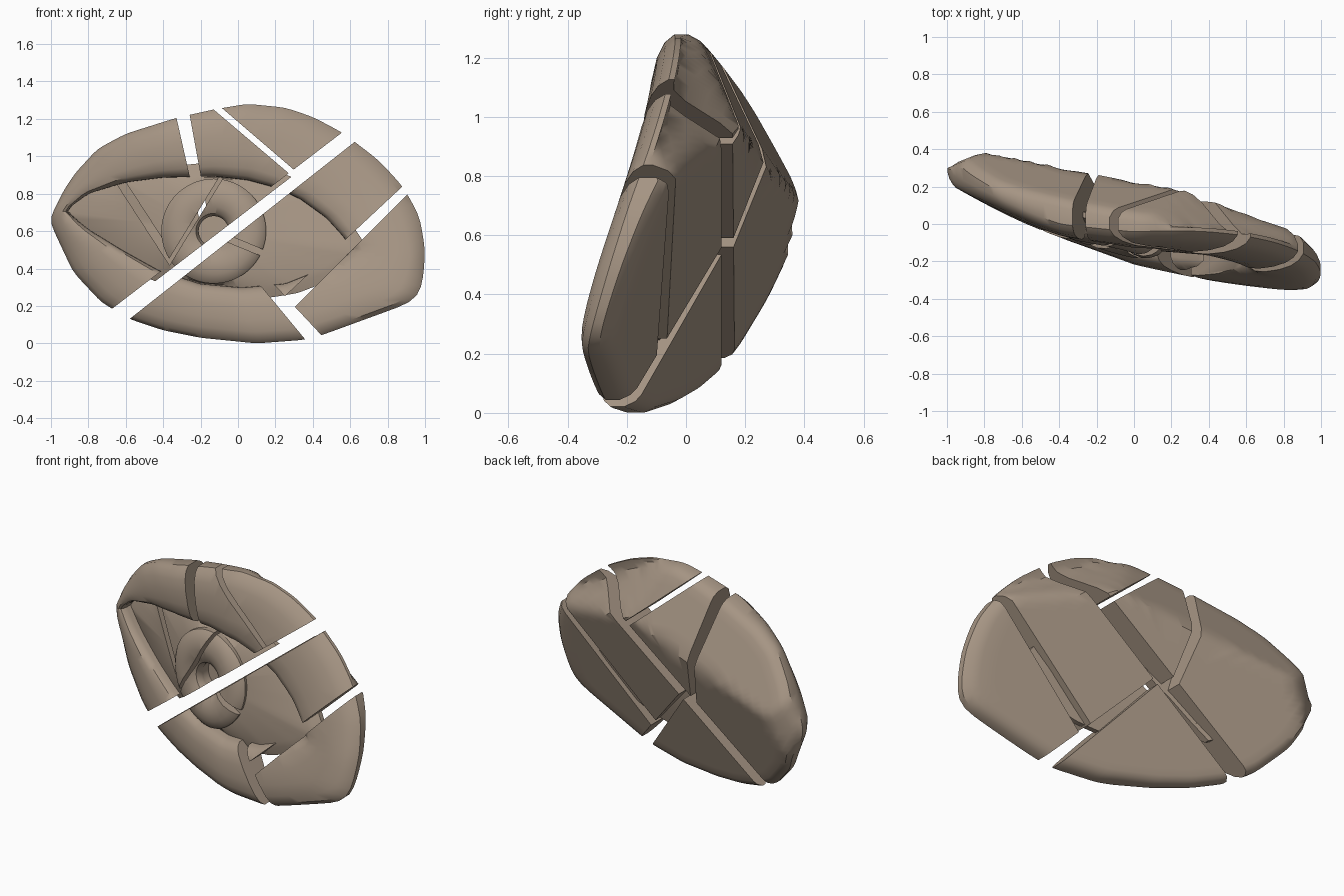
import bpy, bmesh, math
from mathutils import Vector

if "Cube" in bpy.data.objects:
    bpy.data.objects.remove(bpy.data.objects["Cube"])

N = 144
CX, CZ = -0.13, 0.60            # iris centre, hub of all the radial meshes

stone = bpy.data.materials.new("taupe stone")
stone.diffuse_color = (0.38, 0.30, 0.23, 1)
stone.use_nodes = True
stone.node_tree.nodes["Principled BSDF"].inputs["Base Color"].default_value = stone.diffuse_color

# Front outline of the whole stone and of the eye opening (x, z)
OUTLINE = [(-1.01, .66), (-.93, .82), (-.87, .91), (-.75, 1.04), (-.6, 1.12), (-.33, 1.205),
           (-.13, 1.25), (.05, 1.28), (.25, 1.26), (.4, 1.21), (.56, 1.125), (.75, .98),
           (.88, .84), (.97, .68), (1, .5), (.99, .35), (.96, .24), (.9, .21), (.45, .045),
           (.36, .02), (.1, 0), (-.2, .03), (-.4, .07), (-.58, .13), (-.73, .22), (-.88, .38),
           (-.96, .55)]
OPENING = [(-.92, .71), (-.8, .8), (-.6, .86), (-.4, .885), (-.13, .89), (.05, .87), (.2, .83),
           (.33, .77), (.47, .67), (.57, .56), (.61, .49), (.45, .4), (.25, .32), (.02, .3),
           (-.2, .32), (-.42, .39), (-.62, .5), (-.8, .61)]


def radius(poly, a):
    """Distance from the hub to a polygon along angle a."""
    dx, dz = math.cos(a), math.sin(a)
    best = 0
    for (x1, z1), (x2, z2) in zip(poly, poly[1:] + poly[:1]):
        ex, ez = x2 - x1, z2 - z1
        den = dx * ez - dz * ex
        if abs(den) < 1e-9:
            continue
        px, pz = x1 - CX, z1 - CZ
        t = (px * ez - pz * ex) / den
        u = (px * dz - pz * dx) / den
        if t > 0 and -1e-6 <= u <= 1 + 1e-6:
            best = max(best, t)
    return best


def smooth(r):
    return [(r[i - 1] + 2 * r[i] + r[(i + 1) % N]) / 4 for i in range(N)]


ANG = [2 * math.pi * i / N for i in range(N)]
R_OUT = smooth([radius(OUTLINE, a) for a in ANG])
R_EYE = [radius(OPENING, a) for a in ANG]
R_OUT = [max(o, e + .02) for o, e in zip(R_OUT, R_EYE)]


def mid(x, z):
    """Turned, twisted and curved-back reference surface of the front."""
    bend = .14 * max(0, (-x - .35) / .65) ** 1.5 + .135 * max(0, x)
    lean = .1 + .22 * max(-.4, min(.9, x))
    return -.065 - .245 * x + bend + lean * (z - .64)


def back(x, z):
    """Faceted back: main sloping plane with chamfers towards top, corner and left."""
    y = min(-.083 - .272 * x + .346 * z,
            .385 - .08 * (x + .8) - .49 * (z - .72),
            .12 - .6 * (x - .42) - .8 * (z - .93),
            .38 + .4 * (x + .82))
    return max(y, mid(x, z) - .015)


def front(d):
    return lambda x, z: min(mid(x, z) + d, back(x, z) - .02) if d > 0 else mid(x, z) + d


def rear(d):
    return lambda x, z: max(back(x, z) - d, mid(x, z) - .02)


def radial(rings, closed_ring=False):
    """Mesh from rings of (radius function of index, depth function)."""
    bm = bmesh.new()
    loops = []
    for rf, yf in rings:
        pts = [(CX + rf(i) * math.cos(a), CZ + rf(i) * math.sin(a)) for i, a in enumerate(ANG)]
        loops.append([bm.verts.new((x, yf(x, z), z)) for x, z in pts])
    pairs = list(zip(loops, loops[1:]))
    if closed_ring:
        pairs.append((loops[-1], loops[0]))
    for p, q in pairs:
        for i in range(N):
            j = (i + 1) % N
            bm.faces.new((p[i], p[j], q[j], q[i]))
    if not closed_ring:
        for row, yf in ((loops[0], rings[0][1]), (loops[-1], rings[-1][1])):
            c = bm.verts.new((CX, yf(CX, CZ), CZ))
            for i in range(N):
                bm.faces.new((row[i], row[(i + 1) % N], c))
    bmesh.ops.recalc_face_normals(bm, faces=bm.faces)
    return bm


def lid(b):                      # 0 at eye opening, 1 at outline
    return lambda i: R_EYE[i] + (R_OUT[i] - R_EYE[i]) * b


def rim(s):                      # fraction of the outline
    return lambda i: R_OUT[i] * s


def eye(s):
    return lambda i: R_EYE[i] * s


def circ(r):
    return lambda i: r


# Shell: recessed floor, rounded lids, rim, faceted back
LID = [(.01, -.04), (.06, -.07), (.16, -.09), (.35, -.1), (.6, -.1), (.8, -.09), (.93, -.07),
       (1, -.04)]
shell = radial([(eye(.5), front(.04)), (lid(0), front(.04))]
               + [(lid(b), front(d)) for b, d in LID]
               + [(rim(1), rear(.035)), (rim(.97), rear(.008))]
               + [(rim(s), rear(0)) for s in (.93, .86, .79, .72, .65, .58, .5, .4, .25, .1)])
# Eyeball: shallow bulge reaching under the lids
ball = radial([(circ(.08), front(.03)), (circ(.085), front(-.045)), (circ(.27), front(-.045)),
               (eye(.99), front(-.01)), (lid(.08), front(0)), (lid(.22), front(.02)),
               (lid(.22), front(.05)), (eye(.8), front(.07)), (eye(.3), front(.09))])
# Iris: raised rounded ring
IRIS = [(.28, -.02), (.28, -.06), (.265, -.075), (.23, -.092), (.18, -.1), (.13, -.09),
        (.095, -.07), (.08, -.04), (.08, -.02)]
iris = radial([(circ(r), front(d)) for r, d in IRIS], True)


def piece(name, src, cuts):
    """Copy of src, keeping what lies left of every line in the front view."""
    bm = src.copy()
    for x1, z1, x2, z2 in cuts:
        n = Vector((z2 - z1, 0, x1 - x2)).normalized()
        bmesh.ops.bisect_plane(bm, geom=bm.verts[:] + bm.edges[:] + bm.faces[:], dist=1e-5,
                               plane_co=(x1, 0, z1), plane_no=n, clear_outer=True)
        edges = [e for e in bm.edges if e.is_boundary]
        if edges:
            bmesh.ops.holes_fill(bm, edges=edges, sides=0)
    bmesh.ops.recalc_face_normals(bm, faces=bm.faces)
    me = bpy.data.meshes.new(name)
    bm.to_mesh(me)
    bm.free()
    me.materials.append(stone)
    ob = bpy.data.objects.new(name, me)
    bpy.context.collection.objects.link(ob)
    bpy.context.view_layer.objects.active = ob
    bpy.ops.object.select_all(action='DESELECT')
    ob.select_set(True)
    bpy.ops.object.shade_smooth_by_angle(angle=math.radians(35))


def band(x1, z1, x2, z2, w):
    """Two opposite cut lines either side of a crack of width w."""
    d = Vector((x2 - x1, z2 - z1)).normalized() * (w / 2)
    ox, oz = -d.y, d.x
    return ((x1 + ox, z1 + oz, x2 + ox, z2 + oz), (x2 - ox, z2 - oz, x1 - ox, z1 - oz))


# Main diagonal crack
UP = (-.66, .195, .56, 1.13)
DOWN = (.615, 1.07, -.58, .13)
UP_EYE = (-.66, .165, .56, 1.1)
D_RIGHT = (0, .52, .44, .05)

# Outer stone pieces
piece("upper_left_lid", shell, [UP, (-.26, .9, -.33, 1.21)])
piece("upper_middle_lid", shell, [UP, (-.26, 1.23, -.2, .9), (.3, .885, -.13, 1.25)])
piece("top_shard", shell, [UP, (-.1, 1.27, .32, .91)])
piece("right_lid", shell, [DOWN, (.57, .55, .87, .83), D_RIGHT])
piece("lower_right_corner", shell, [DOWN, (.9, .79, .6, .49), D_RIGHT])
piece("lower_lid", shell, [DOWN, (.36, .02, .12, .31)])

# Eyeball pieces
l1a, l1b = band(-.36, .45, -.6, .82, .045)
l2a, l2b = band(-.37, .43, -.1, .87, .02)
piece("eyeball_left", ball, [UP_EYE, l1a])
piece("eyeball_middle", ball, [UP_EYE, l1b, l2a])
piece("eyeball_upper", ball, [UP_EYE, l2b])
piece("eyeball_lower", ball, [DOWN])

# Iris pieces
l3a, l3b = band(-.03, .55, .14, .48, .035)
piece("iris_left", iris, [UP_EYE, l2a])
piece("iris_upper", iris, [UP_EYE, l2b])
piece("iris_right", iris, [DOWN, l3a])
piece("iris_lower", iris, [DOWN, l3b])
for b in (shell, ball, iris):
    b.free()
